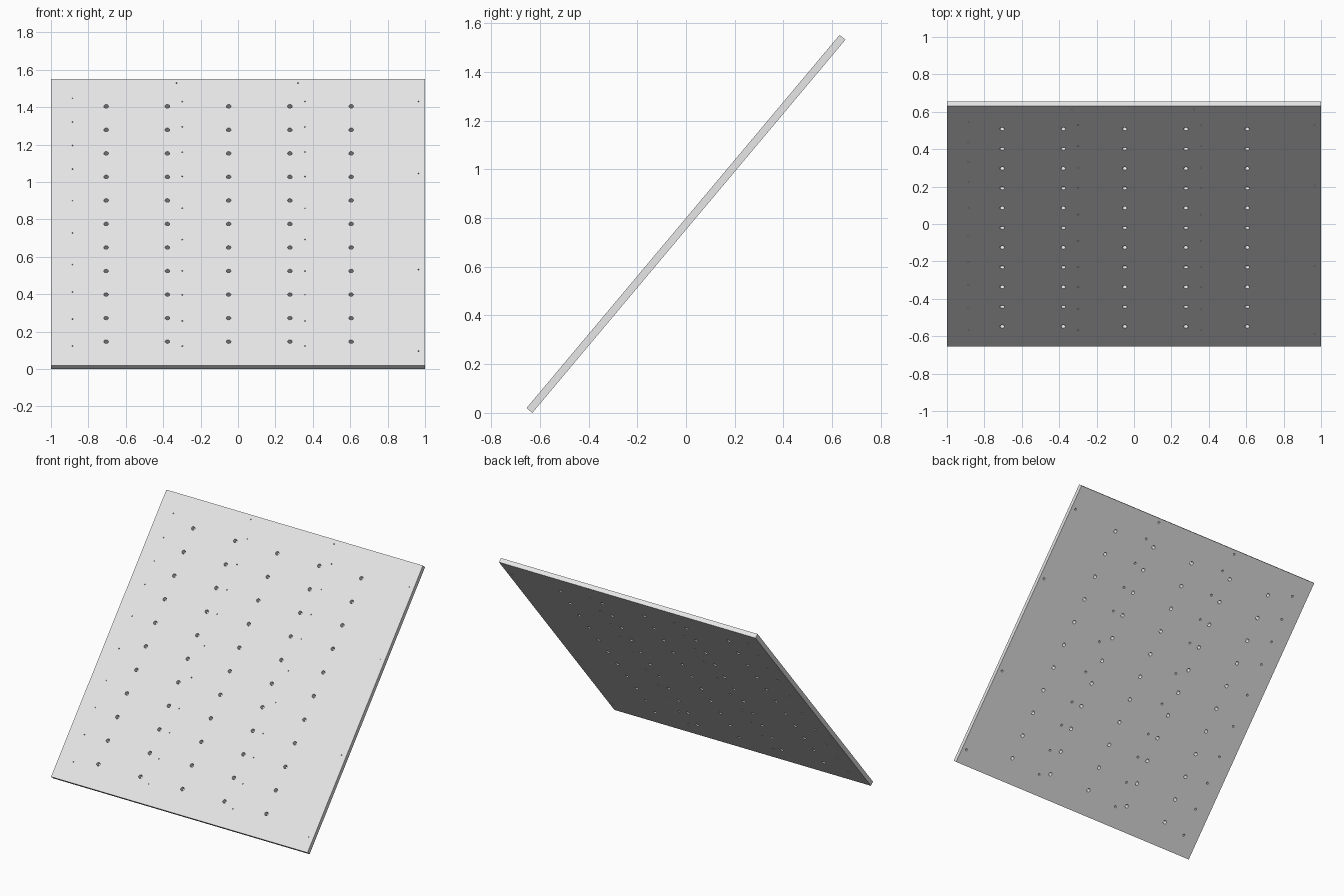
import bpy, bmesh, math
from mathutils import Matrix

if "Cube" in bpy.data.objects:
    bpy.data.objects.remove(bpy.data.objects["Cube"], do_unlink=True)

SIZE, THICK, TILT = 2.0, 0.031, math.radians(50)
HALF = THICK / 2
MID_Z = (SIZE * math.sin(TILT) + THICK * math.cos(TILT)) / 2


def make_object(name, bm):
    bmesh.ops.recalc_face_normals(bm, faces=bm.faces)
    mesh = bpy.data.meshes.new(name)
    bm.to_mesh(mesh)
    bm.free()
    obj = bpy.data.objects.new(name, mesh)
    bpy.context.collection.objects.link(obj)
    return obj


def add_turned(bm, x, y, profile, sides):
    """Closed turned solid from (radius, z) pairs."""
    rings = []
    for r, z in profile:
        rings.append([bm.verts.new((x + r * math.cos(a), y + r * math.sin(a), z))
                      for a in (math.tau * i / sides for i in range(sides))])
    for low, high in zip(rings, rings[1:]):
        for i in range(sides):
            j = (i + 1) % sides
            bm.faces.new((low[i], low[j], high[j], high[i]))
    bm.faces.new(rings[0][::-1])
    bm.faces.new(rings[-1])


def slope(z):
    """Height on the front surface to distance along the board."""
    return (z - MID_Z - HALF * math.cos(TILT)) / math.sin(TILT)


# Material
grey = bpy.data.materials.new("light_grey")
grey.use_nodes = True
grey.diffuse_color = (0.8, 0.8, 0.8, 1)
grey.node_tree.nodes["Principled BSDF"].inputs["Base Color"].default_value = (0.8, 0.8, 0.8, 1)

# Flat square board
bm = bmesh.new()
bmesh.ops.create_cube(bm, size=1, matrix=Matrix.Diagonal((SIZE, SIZE, THICK, 1)))
board = make_object("tilted_board", bm)
board.data.materials.append(grey)

# Cutters: regular grid of bolt holes
bm = bmesh.new()
bolt = [(0.0125, -0.03), (0.0125, 0.03)]
for col in range(5):
    for row in range(11):
        add_turned(bm, -0.705 + 0.3275 * col, slope(0.147 + 0.1258 * row), bolt, 12)

# Cutters: screw holes, countersunk on the underside
screw = [(0.008, -0.03), (0.008, -HALF), (0.0035, -HALF + 0.008), (0.0035, 0.03)]
inner = (0.123, 0.257, 0.397, 0.525, 0.692, 0.86, 1.03, 1.16, 1.295, 1.43)
columns = {
    -0.885: (0.123, 0.268, 0.412, 0.558, 0.727, 0.9, 1.07, 1.195, 1.32, 1.448),
    -0.298: inner,
    0.358: inner,
    0.965: (0.097, 0.533, 1.045, 1.43),
    -0.328: (1.53,),
    0.32: (1.53,),
}
for x, heights in columns.items():
    for z in heights:
        add_turned(bm, x, slope(z), screw, 8)
cutter = make_object("hole_cutter", bm)
cutter.hide_render = True

# Cut the holes and keep the result
mod = board.modifiers.new("holes", "BOOLEAN")
mod.operation = "DIFFERENCE"
mod.solver = "EXACT"
mod.object = cutter
bpy.context.view_layer.objects.active = board
bpy.ops.object.modifier_apply(modifier=mod.name)
bpy.data.objects.remove(cutter, do_unlink=True)

# Lean the board back
board.data.transform(Matrix.Translation((0, 0, MID_Z)) @ Matrix.Rotation(TILT, 4, "X"))
board.data.update()
